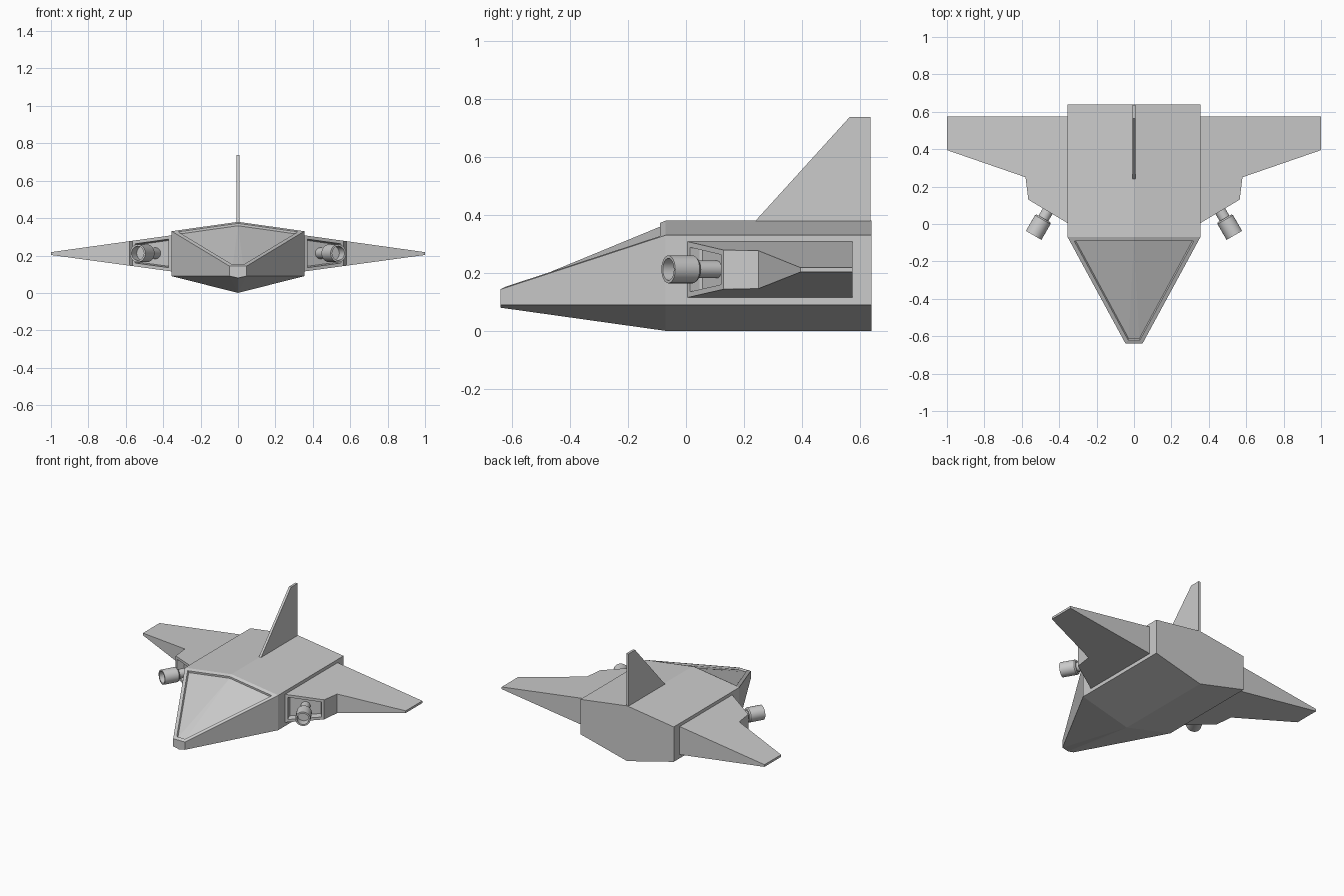
import bpy, bmesh, math
from mathutils import Vector

if "Cube" in bpy.data.objects:
    bpy.data.objects.remove(bpy.data.objects["Cube"])


def finish(bm, name, mirror=False):
    me = bpy.data.meshes.new(name)
    bm.to_mesh(me)
    bm.free()
    ob = bpy.data.objects.new(name, me)
    bpy.context.collection.objects.link(ob)
    if mirror:
        ob.modifiers.new("mirror", 'MIRROR').use_axis[0] = True
    return ob


def bridge(bm, a, b):
    n = len(a)
    return [bm.faces.new((a[i], a[(i + 1) % n], b[(i + 1) % n], b[i])) for i in range(n)]


def recess(bm, faces, frame, depth):
    # flat frame first, then push the inner faces straight in
    bmesh.ops.inset_region(bm, faces=faces, thickness=frame, use_even_offset=True)
    bmesh.ops.inset_region(bm, faces=faces, thickness=0.004, depth=-depth, use_even_offset=True)


# Hull: hexagonal body tapering to a small blunt nose
bm = bmesh.new()
section = [(0.355, 0.09), (0.355, 0.33), (0, 0.38), (-0.355, 0.33), (-0.355, 0.09), (0, 0)]
back = [bm.verts.new((x, 0.64, z)) for x, z in section]
mid = [bm.verts.new((x, -0.07, z)) for x, z in section]
nose = [bm.verts.new((x, -0.64, z)) for x, z in
        [(0.045, 0.09), (0.045, 0.143), (-0.045, 0.143), (-0.045, 0.09), (0, 0.08)]]
bridge(bm, back, mid)
bm.faces.new(back)
bm.faces.new(nose)
bm.faces.new((mid[0], mid[1], nose[1], nose[0]))
bm.faces.new((mid[3], mid[4], nose[3], nose[2]))
canopy = [bm.faces.new(f) for f in ((mid[1], mid[2], nose[1]),
                                    (mid[2], nose[2], nose[1]),
                                    (mid[2], mid[3], nose[2]))]
for f in ((mid[5], mid[0], nose[0]), (mid[5], nose[0], nose[4]),
          (mid[5], nose[4], nose[3]), (mid[5], nose[3], mid[4])):
    bm.faces.new(f)
bmesh.ops.recalc_face_normals(bm, faces=bm.faces)
recess(bm, canopy, 0.022, 0.012)
finish(bm, "hull")

# Wings: plan outline whose thickness shrinks linearly to the tip
bm = bmesh.new()
plan = [(0.355, 0.005), (0.565, 0.13), (0.58, 0.25), (1.0, 0.395), (1.0, 0.575), (0.355, 0.575)]


def wing_layer(root, tip):
    return [bm.verts.new((x, y, root + (tip - root) * (x - 0.355) / 0.645)) for x, y in plan]


low, high = wing_layer(0.115, 0.203), wing_layer(0.308, 0.218)
sides = bridge(bm, low, high)
bm.faces.new(low)
bm.faces.new(high)
bmesh.ops.recalc_face_normals(bm, faces=bm.faces)
recess(bm, [sides[0]], 0.018, 0.045)
finish(bm, "wings", True)

# Guns: hollow barrel on a thin stem, turned about the recess normal
bm = bmesh.new()
axis = Vector((0.5, -0.866, 0))
across, up = Vector((0.866, 0.5, 0)), Vector((0, 0, 1))
base = Vector((0.484, 0.03, 0.212))
profile = [(0.03, -0.105), (0.03, 0), (0.042, 0), (0.048, 0.008),
           (0.048, 0.105), (0.038, 0.105), (0.038, 0.05)]
N = 24
rings = []
for r, t in profile:
    rings.append([bm.verts.new(base + axis * t + r * (across * math.cos(a) + up * math.sin(a)))
                  for a in (2 * math.pi * i / N for i in range(N))])
for a, b in zip(rings, rings[1:]):
    bridge(bm, a, b)
bm.faces.new(rings[0])
bm.faces.new(rings[-1])
bmesh.ops.recalc_face_normals(bm, faces=bm.faces)
guns = finish(bm, "guns", True)
bpy.context.view_layer.objects.active = guns
guns.select_set(True)
bpy.ops.object.shade_smooth_by_angle(angle=math.radians(35))

# Tail fin: thin swept plate
bm = bmesh.new()
outline = [(0.222, 0.36), (0.565, 0.738), (0.637, 0.738), (0.637, 0.36)]
left, right = ([bm.verts.new((x, y, z)) for y, z in outline] for x in (-0.008, 0.008))
bridge(bm, left, right)
bm.faces.new(left)
bm.faces.new(right)
bmesh.ops.recalc_face_normals(bm, faces=bm.faces)
finish(bm, "tail_fin")
